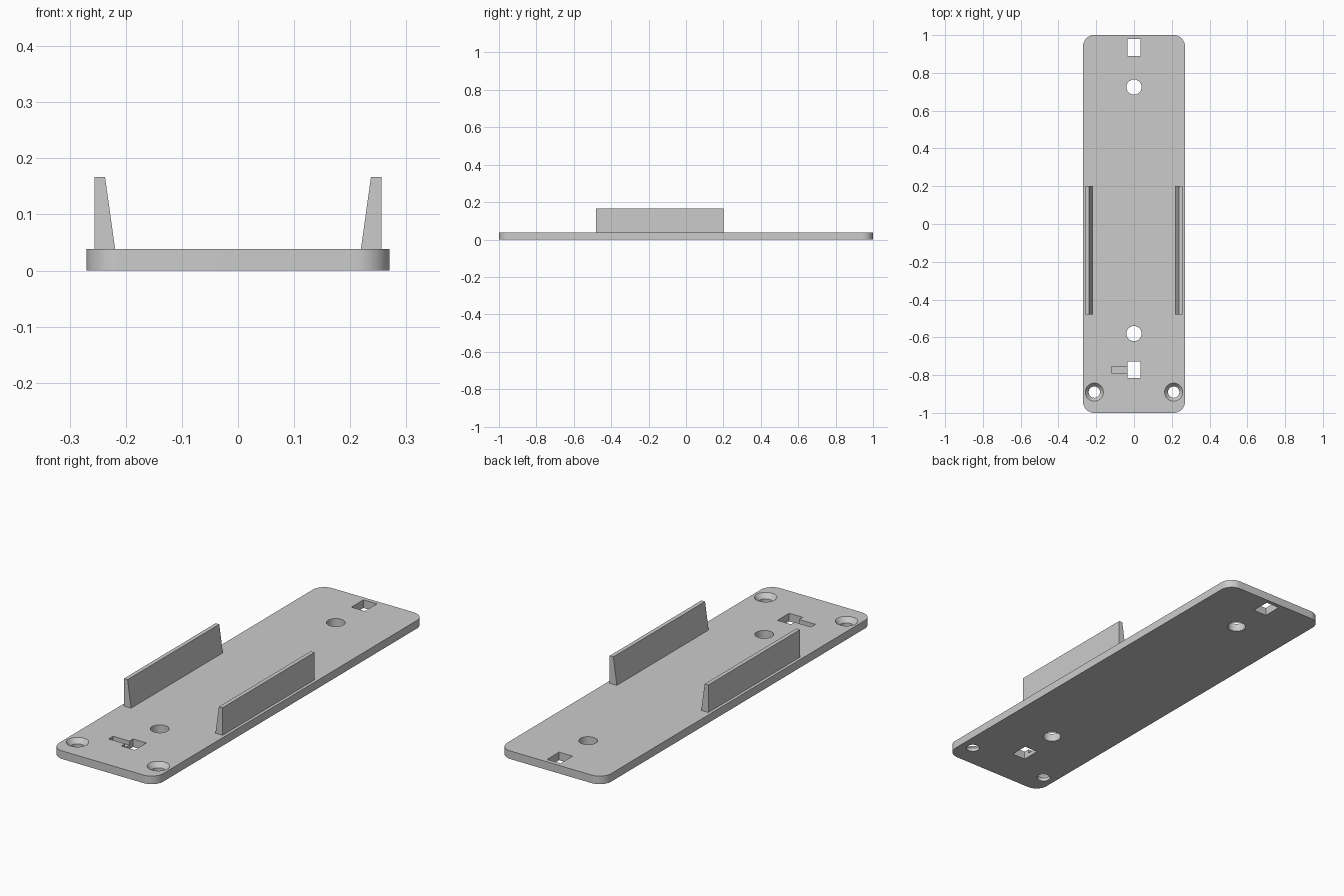
import bpy, bmesh, math

if "Cube" in bpy.data.objects:
    bpy.data.objects.remove(bpy.data.objects["Cube"], do_unlink=True)

THICK = 0.038       # base plate thickness
OVER = 0.02         # how far cutters overshoot the plate

grey = bpy.data.materials.new("plain grey")
grey.use_nodes = True
grey.diffuse_color = (0.6, 0.6, 0.6, 1)
grey.node_tree.nodes["Principled BSDF"].inputs["Base Color"].default_value = (0.6, 0.6, 0.6, 1)


def finish(name, bm):
    bmesh.ops.recalc_face_normals(bm, faces=bm.faces)
    mesh = bpy.data.meshes.new(name)
    bm.to_mesh(mesh)
    bm.free()
    mesh.materials.append(grey)
    obj = bpy.data.objects.new(name, mesh)
    bpy.context.collection.objects.link(obj)
    return obj


def loft(name, loops):
    """Solid skinned through matching closed loops of points."""
    bm = bmesh.new()
    rings = [[bm.verts.new(p) for p in loop] for loop in loops]
    for a, b in zip(rings, rings[1:]):
        for i in range(len(a)):
            j = (i + 1) % len(a)
            bm.faces.new((a[i], a[j], b[j], b[i]))
    bm.faces.new(rings[0])
    bm.faces.new(rings[-1])
    return finish(name, bm)


def box(name, x0, x1, y0, y1, z0, z1):
    return loft(name, [[(x0, y0, z), (x1, y0, z), (x1, y1, z), (x0, y1, z)]
                       for z in (z0, z1)])


def turned(name, x, y, profile, sides=48):
    """Round solid from (radius, height) pairs."""
    angles = [math.tau * i / sides for i in range(sides)]
    return loft(name, [[(x + r * math.cos(a), y + r * math.sin(a), z) for a in angles]
                       for r, z in profile])


def rounded_plate(name, hx, hy, radius, steps=12):
    outline = []
    for k, (sx, sy) in enumerate(((1, 1), (-1, 1), (-1, -1), (1, -1))):
        for i in range(steps + 1):
            a = math.pi / 2 * (k + i / steps)
            outline.append((sx * (hx - radius) + radius * math.cos(a),
                            sy * (hy - radius) + radius * math.sin(a)))
    return loft(name, [[(x, y, z) for x, y in outline] for z in (0, THICK)])


# Base plate
plate = rounded_plate("base_plate", 0.27, 1.0, 0.06)

# Cutters: rectangular windows, shallow slot, round holes, countersunk holes
low, high = -OVER, THICK + OVER
cutters = [
    box("rear_window_cutter", -0.035, 0.035, 0.89, 0.98, low, high),
    box("front_window_cutter", -0.035, 0.035, -0.815, -0.728, low, high),
    box("slot_cutter", -0.12, 0, -0.788, -0.755, THICK / 2, high),
]
for y in (0.725, -0.58):
    cutters.append(turned("round_hole_cutter", 0, y, [(0.04, low), (0.04, high)]))
for side in (-1, 1):
    cutters.append(turned("countersink_cutter", side * 0.21, -0.89,
                          [(0.03, low), (0.03, 0.016), (0.048, THICK), (0.048, high)]))

bpy.context.view_layer.objects.active = plate
for cutter in cutters:
    cutter.hide_render = True
    mod = plate.modifiers.new("cut", "BOOLEAN")
    mod.operation = "DIFFERENCE"
    mod.solver = "EXACT"
    mod.object = cutter
    bpy.ops.object.modifier_apply(modifier=mod.name)
    bpy.data.objects.remove(cutter, do_unlink=True)

bpy.ops.object.select_all(action="DESELECT")
plate.select_set(True)
bpy.ops.object.shade_smooth_by_angle(angle=math.radians(30))

# Side rails: upright outside, sloping inside
section = [(0.256, THICK), (0.256, 0.167), (0.237, 0.167), (0.219, THICK)]
for name, side in (("left_rail", 1), ("right_rail", -1)):
    loft(name, [[(side * x, y, z) for x, z in section] for y in (-0.48, 0.2)])
